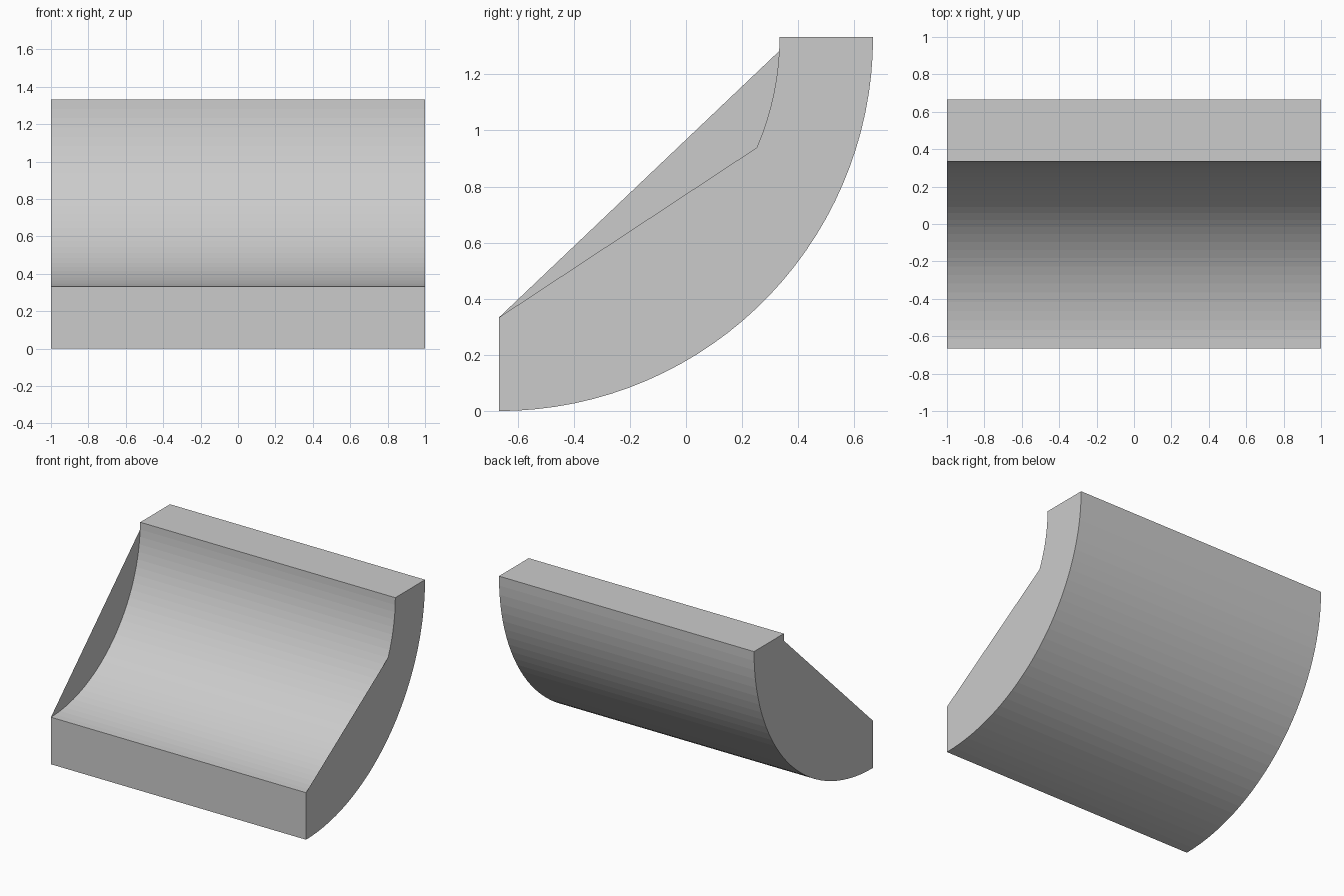
import bpy
import bmesh
from math import sin, cos, pi

if "Cube" in bpy.data.objects:
    bpy.data.objects.remove(bpy.data.objects["Cube"])

SEGMENTS = 31
CENTRE_Y, CENTRE_Z = -2 / 3, 4 / 3
OUTER_R, INNER_R = 4 / 3, 1.0


def arc(radius):
    """Quarter arc from the top rim down to the front lip."""
    angles = [pi / 2 * i / SEGMENTS for i in range(SEGMENTS + 1)]
    return [(CENTRE_Y + radius * cos(a), CENTRE_Z - radius * sin(a)) for a in angles]


# Closed profile: down the outer arc, back up the inner arc
outer = arc(OUTER_R)
inner = arc(INNER_R)[::-1]
profile = outer + inner
count = len(profile)

bm = bmesh.new()
left, right = [[bm.verts.new((x, y, z)) for y, z in profile] for x in (-1, 1)]

# Curved shell, front lip and top rim
for i in range(count):
    j = (i + 1) % count
    bm.faces.new((left[i], right[i], right[j], left[j]))


def end_cap(side, kept):
    """Outer arc, front lip, then a straight chord to the last kept inner points."""
    return side[:SEGMENTS + 2] + side[count - kept:]


# End caps bridge the trough with chords of different lengths
bm.faces.new(end_cap(left, 2))
bm.faces.new(end_cap(right, 9)[::-1])

mesh = bpy.data.meshes.new("quarter_pipe_ramp")
bm.to_mesh(mesh)
bm.free()
ramp = bpy.data.objects.new("quarter_pipe_ramp", mesh)
bpy.context.collection.objects.link(ramp)
